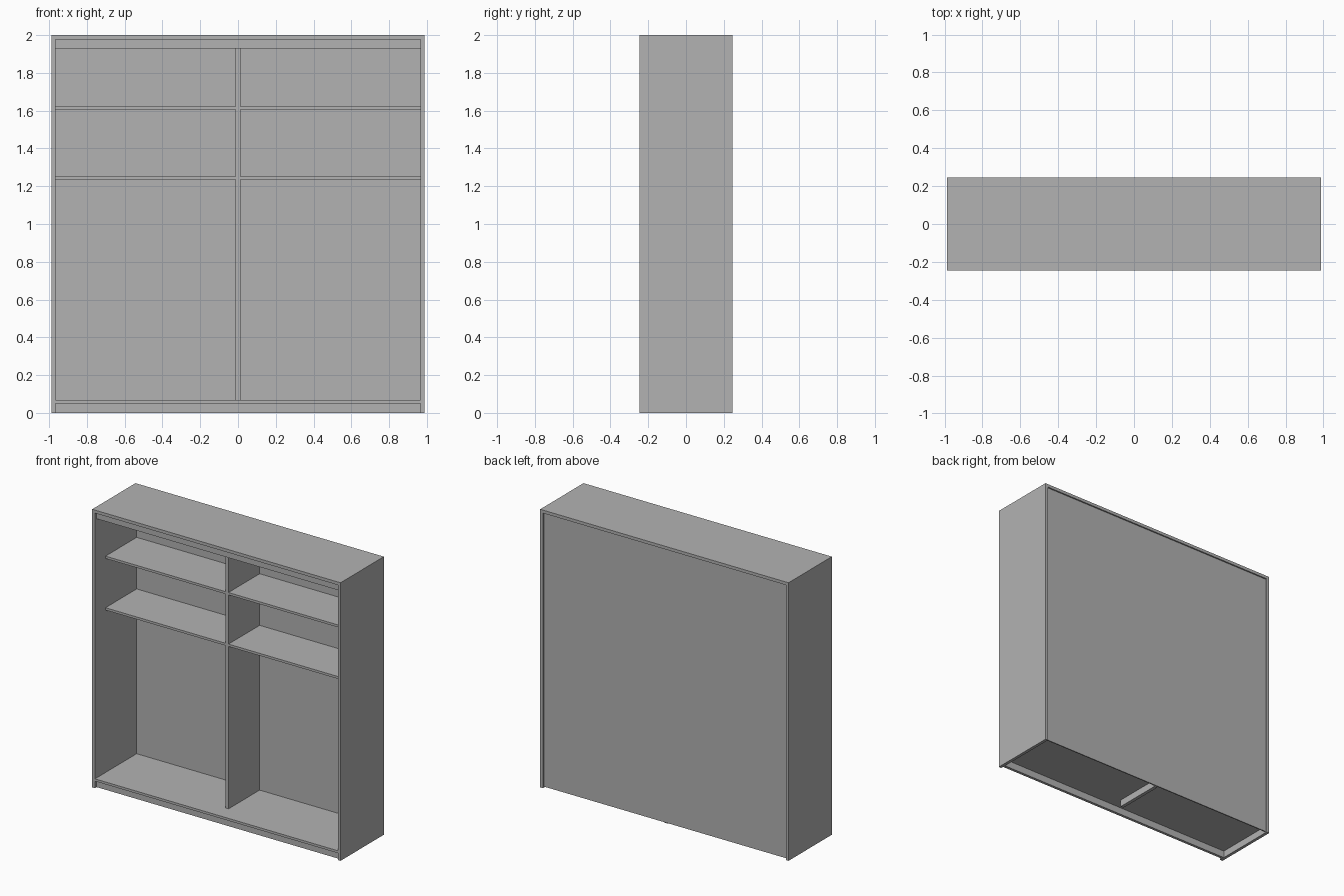
import bpy
import bmesh

default = bpy.data.objects.get("Cube")
if default:
    bpy.data.objects.remove(default, do_unlink=True)

grey = bpy.data.materials.new("cabinet_grey")
grey.use_nodes = True
colour = (0.448, 0.448, 0.448, 1)
grey.diffuse_color = colour
grey.node_tree.nodes["Principled BSDF"].inputs["Base Color"].default_value = colour


def board(name, x, y, z):
    """Flat board spanning the given (min, max) range on each axis."""
    bm = bmesh.new()
    bmesh.ops.create_cube(bm, size=1)
    for v in bm.verts:
        v.co = [r[0] if c < 0 else r[1] for c, r in zip(v.co, (x, y, z))]
    mesh = bpy.data.meshes.new(name)
    bm.to_mesh(mesh)
    bm.free()
    mesh.materials.append(grey)
    obj = bpy.data.objects.new(name, mesh)
    bpy.context.collection.objects.link(obj)
    return obj


W, D, H = 0.988, 0.246, 2.0      # half width, half depth, height
IN = W - 0.022                   # inner face of the sides
TOP = H - 0.022                  # underside of the top
BACK = 0.228                     # inner face of the back panel
SHELF_FRONT = -0.126             # set-back front of shelves and divider
RAIL = (-D + 0.02, -D + 0.04)    # set-back front rails
HALF = 0.0125                    # half thickness of the divider

# Outer case
board("top_panel", (-W, W), (-D, D), (TOP, H))
board("back_panel", (-IN, IN), (BACK, BACK + 0.008), (0.008, TOP))
board("floor_panel", (-IN, IN), (-D, BACK), (0.05, 0.067))

# Front rails under the top and the floor
board("top_rail", (-IN, IN), RAIL, (1.93, TOP))
board("plinth", (-IN, IN), RAIL, (0.0, 0.05))

# Centre divider and the support below it
board("centre_divider", (-HALF, HALF), (SHELF_FRONT, BACK), (0.067, TOP))
board("centre_support", (-HALF, HALF), (SHELF_FRONT, BACK), (0.0, 0.05))

# Sides and shelves, one set for each half
for side, s in (("left", 1), ("right", -1)):
    board(side + "_side", sorted((s * IN, s * W)), (-D, D), (0.0, TOP))
    for level, z in (("upper", 1.606), ("lower", 1.235)):
        board(f"{side}_{level}_shelf", sorted((s * HALF, s * IN)),
              (SHELF_FRONT, BACK), (z, z + 0.017))
